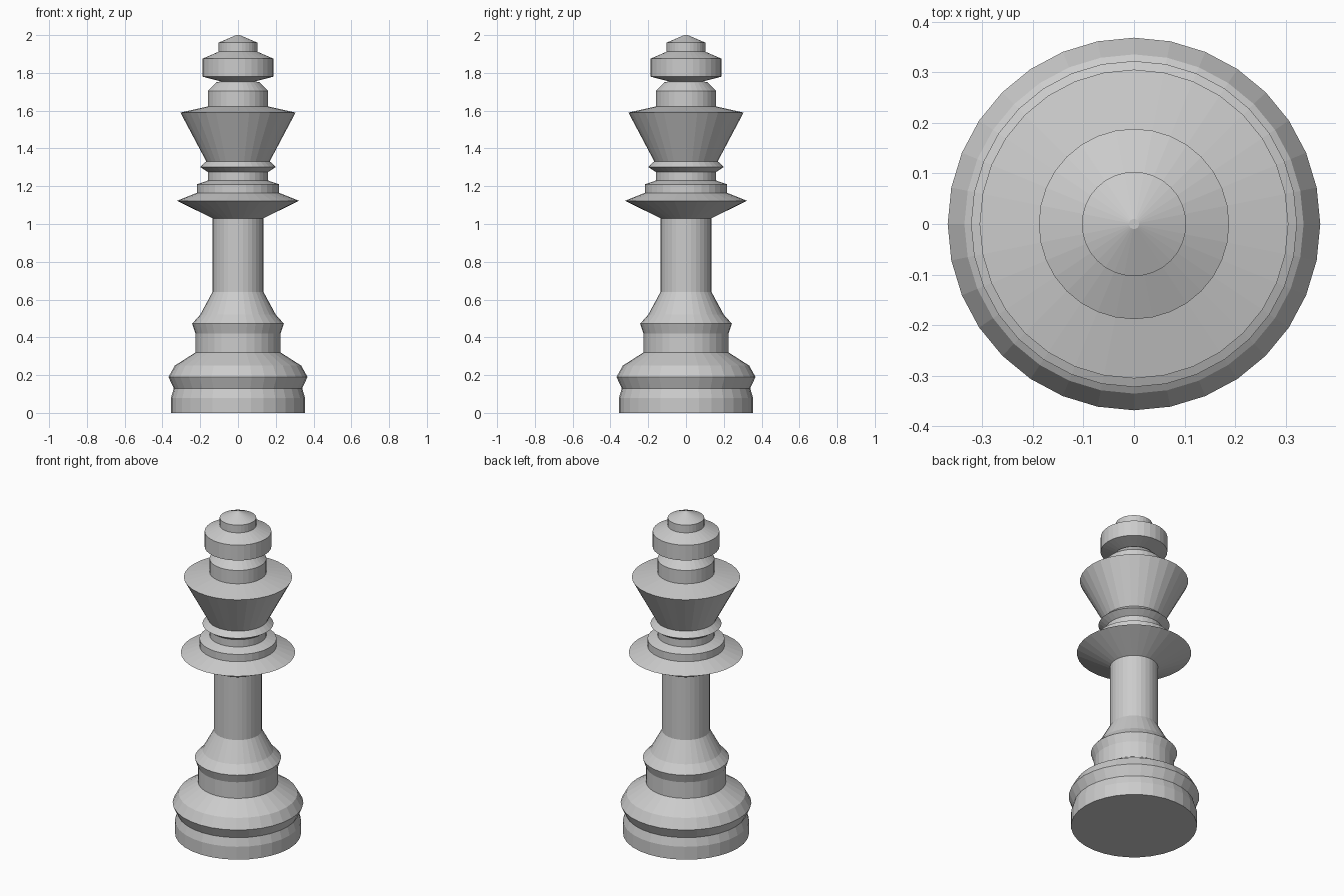
import bpy, bmesh, math

if "Cube" in bpy.data.objects:
    bpy.data.objects.remove(bpy.data.objects["Cube"])

SIDES = 32


def lathe(name, profile):
    """Turn an (r, z) profile around the z axis, flat faceted and capped."""
    bm = bmesh.new()
    rings = []
    for r, z in profile:
        rings.append([bm.verts.new((r * math.cos(2 * math.pi * i / SIDES),
                                    r * math.sin(2 * math.pi * i / SIDES), z))
                      for i in range(SIDES)])
    for low, high in zip(rings, rings[1:]):
        for i in range(SIDES):
            j = (i + 1) % SIDES
            bm.faces.new((low[i], low[j], high[j], high[i]))
    bm.faces.new(rings[0][::-1])
    bm.faces.new(rings[-1])
    mesh = bpy.data.meshes.new(name)
    bm.to_mesh(mesh)
    bm.free()
    obj = bpy.data.objects.new(name, mesh)
    bpy.context.collection.objects.link(obj)
    return obj


# Sections of the turned silhouette, bottom to top
base = [(0.355, 0), (0.355, 0.08), (0.34, 0.13), (0.368, 0.19),
        (0.335, 0.25), (0.225, 0.32)]
foot = [(0.225, 0.42), (0.243, 0.472), (0.2, 0.52)]
stem = [(0.135, 0.64), (0.135, 1.03)]
collar = [(0.322, 1.123), (0.217, 1.165), (0.217, 1.21), (0.16, 1.23),
          (0.16, 1.275), (0.2, 1.302), (0.168, 1.332)]
crown = [(0.305, 1.59), (0.16, 1.622), (0.16, 1.705), (0.115, 1.75)]
finial = [(0.09, 1.755), (0.188, 1.78), (0.188, 1.875), (0.103, 1.912),
          (0.103, 1.96), (0.01, 2.0)]

# One continuous turned body
lathe("turned_chess_piece", base + foot + stem + collar + crown + finial)
